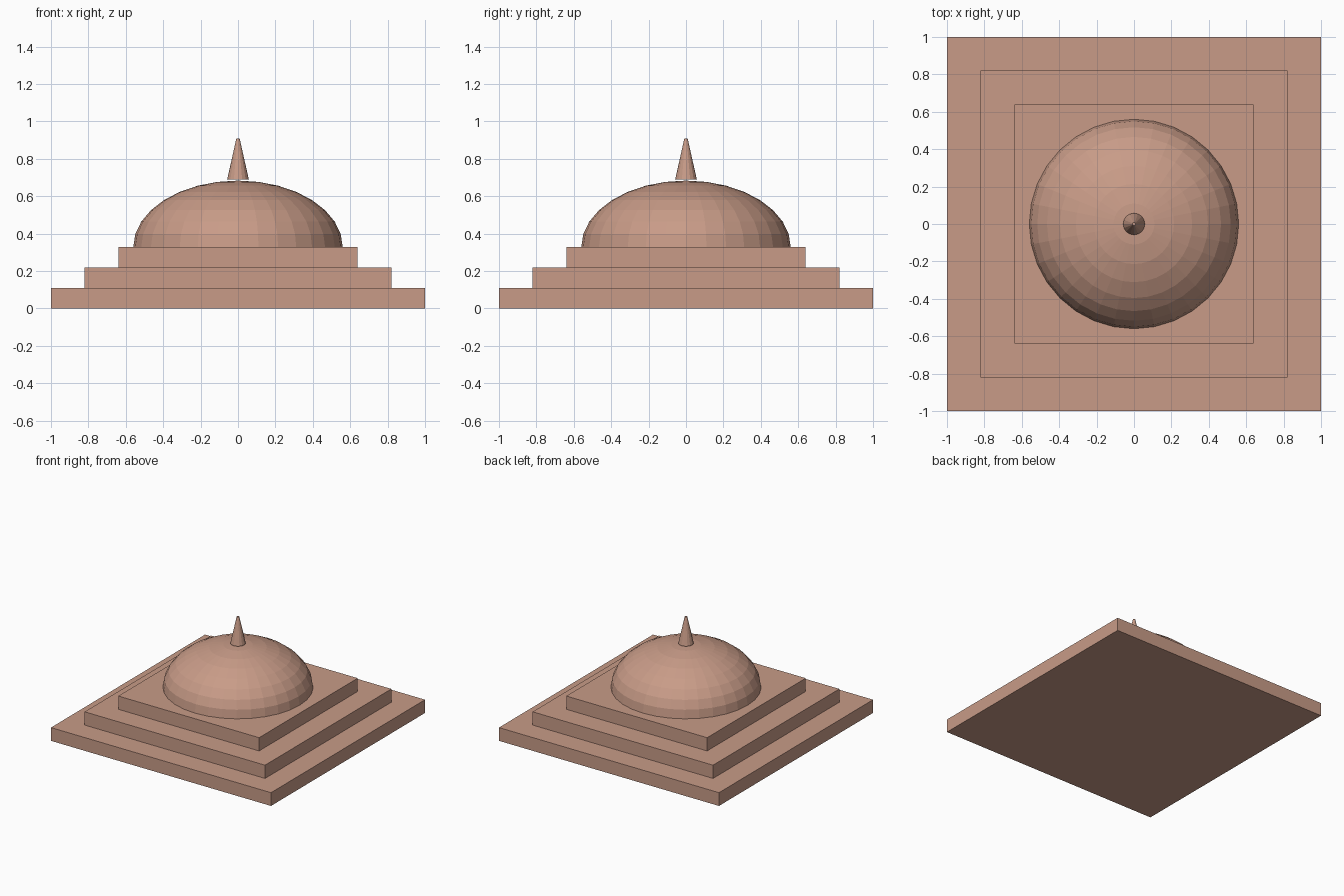
import bpy
import bmesh

cube = bpy.data.objects.get("Cube")
if cube:
    bpy.data.objects.remove(cube, do_unlink=True)

# One sandstone colour throughout
stone = bpy.data.materials.new("terracotta_stone")
stone.use_nodes = True
colour = (0.58, 0.33, 0.245, 1)
stone.diffuse_color = colour
stone.node_tree.nodes["Principled BSDF"].inputs["Base Color"].default_value = colour


def finish(name, bm, scale=(1, 1, 1), z=0):
    """Scale and lift the mesh, then link it as a named object."""
    bmesh.ops.scale(bm, vec=scale, verts=bm.verts)
    bmesh.ops.translate(bm, vec=(0, 0, z), verts=bm.verts)
    mesh = bpy.data.meshes.new(name)
    bm.to_mesh(mesh)
    bm.free()
    mesh.materials.append(stone)
    obj = bpy.data.objects.new(name, mesh)
    bpy.context.collection.objects.link(obj)
    return obj


STEP = 0.109

# Three square stepped tiers
for i, name in enumerate(("lower_tier", "middle_tier", "upper_tier")):
    bm = bmesh.new()
    bmesh.ops.create_cube(bm, size=1)
    width = 2 - 0.36 * i
    finish(name, bm, (width, width, STEP), STEP * (i + 0.5))

# Flattened faceted half dome
bm = bmesh.new()
bmesh.ops.create_uvsphere(bm, u_segments=32, v_segments=16, radius=1)
bmesh.ops.delete(bm, geom=[v for v in bm.verts if v.co.z < -0.01], context='VERTS')
finish("dome", bm, (0.56, 0.56, 0.356), STEP * 3)

# Tapered spire on the crown of the dome
bm = bmesh.new()
bmesh.ops.create_cone(bm, cap_ends=True, segments=16, radius1=0.058,
                      radius2=0.009, depth=0.218)
finish("spire", bm, z=0.798)
